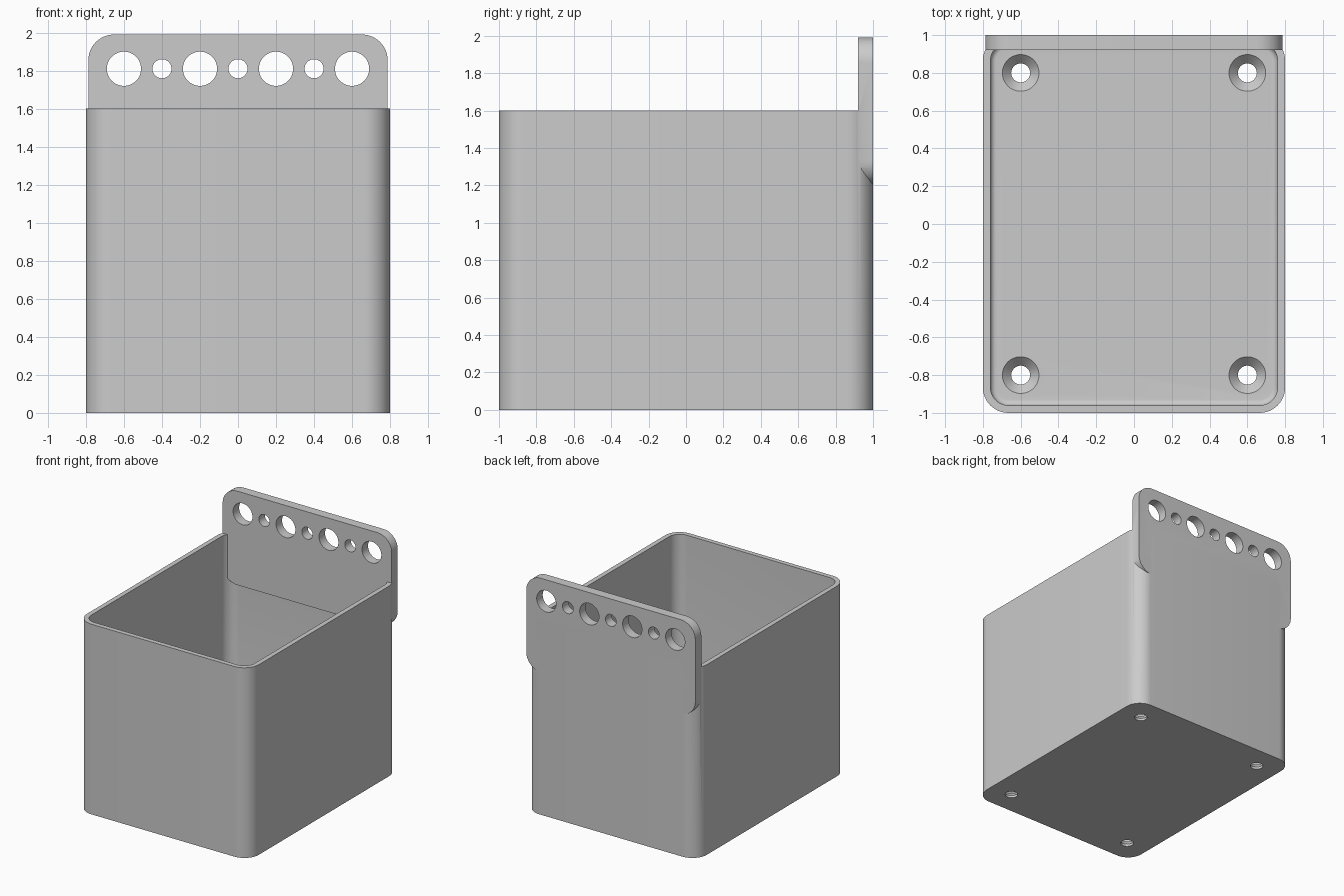
import bpy, bmesh
from math import sin, cos, pi
from mathutils import Matrix, Vector

cube = bpy.data.objects.get("Cube")
if cube:
    bpy.data.objects.remove(cube, do_unlink=True)

grey = bpy.data.materials.new("light grey plastic")
grey.use_nodes = True
colour = (0.6, 0.6, 0.6, 1)
grey.diffuse_color = colour
grey.node_tree.nodes["Principled BSDF"].inputs["Base Color"].default_value = colour


def round_rect(half_w, half_h, radius, steps=12):
    """Outline of a rounded rectangle, counter-clockwise."""
    points = []
    for q, (sx, sy) in enumerate([(1, 1), (-1, 1), (-1, -1), (1, -1)]):
        for i in range(steps + 1):
            a = (q + i / steps) * pi / 2
            points.append((sx * (half_w - radius) + radius * cos(a),
                           sy * (half_h - radius) + radius * sin(a)))
    return points


def circle(radius, sides=48):
    return [(radius * cos(2 * pi * i / sides), radius * sin(2 * pi * i / sides))
            for i in range(sides)]


def loft(name, sections, matrix=Matrix()):
    """Closed solid through (outline, height) sections."""
    bm = bmesh.new()
    rings = [[bm.verts.new((x, y, z)) for x, y in outline] for outline, z in sections]
    n = len(rings[0])
    for low, high in zip(rings, rings[1:]):
        for i in range(n):
            j = (i + 1) % n
            bm.faces.new((low[i], low[j], high[j], high[i]))
    bm.faces.new(rings[0][::-1])
    bm.faces.new(rings[-1])
    bm.transform(matrix)
    bmesh.ops.recalc_face_normals(bm, faces=bm.faces)
    mesh = bpy.data.meshes.new(name)
    bm.to_mesh(mesh)
    bm.free()
    mesh.materials.append(grey)
    ob = bpy.data.objects.new(name, mesh)
    bpy.context.collection.objects.link(ob)
    return ob


def combine(target, other, operation):
    """Apply a boolean and discard the helper."""
    mod = target.modifiers.new(operation, "BOOLEAN")
    mod.operation, mod.object, mod.solver = operation, other, "EXACT"
    bpy.ops.object.select_all(action="DESELECT")
    bpy.context.view_layer.objects.active = target
    target.select_set(True)
    bpy.ops.object.modifier_apply(modifier=mod.name)
    bpy.data.objects.remove(other, do_unlink=True)


WALL, FLOOR, RADIUS, FILLET = 0.04, 0.07, 0.135, 0.03

# Open box with a small fillet around the inside of the floor
outer = round_rect(0.8, 1, RADIUS)
bin_body = loft("wall_bin", [(outer, 0), (outer, 1.6)])
sections = []
for i in range(7):
    a = i / 6 * pi / 2
    inset = WALL + FILLET * (1 - sin(a))
    sections.append((round_rect(0.8 - inset, 1 - inset, RADIUS - inset),
                     FLOOR + FILLET * (1 - cos(a))))
sections.append((sections[-1][0], 1.8))
combine(bin_body, loft("cavity_cutter", sections), "DIFFERENCE")

# Countersunk screw holes in the floor
for x in (-0.6, 0.6):
    for y in (-0.8, 0.8):
        drill = [(circle(0.05), -0.1), (circle(0.05), 0.02),
                 (circle(0.097), FLOOR), (circle(0.097), 0.2)]
        combine(bin_body, loft("screw_cutter", drill, Matrix.Translation((x, y, 0))),
                "DIFFERENCE")

# Hanging plate with a row of alternating holes
upright = Matrix.Rotation(pi / 2, 4, "X")
shape = round_rect(0.787, 0.395, 0.135)
plate = loft("hanging_plate", [(shape, -0.04), (shape, 0.04)],
             Matrix.Translation((0, 0.96, 1.595)) @ upright)
for i in range(-3, 4):
    ring = circle(0.09 if i % 2 else 0.05)
    place = Matrix.Translation(Vector((0.2 * i, 0.96, 1.81))) @ upright
    combine(plate, loft("hole_cutter", [(ring, -0.2), (ring, 0.2)], place), "DIFFERENCE")
combine(bin_body, plate, "UNION")

bpy.ops.object.shade_smooth_by_angle(angle=pi / 6)
